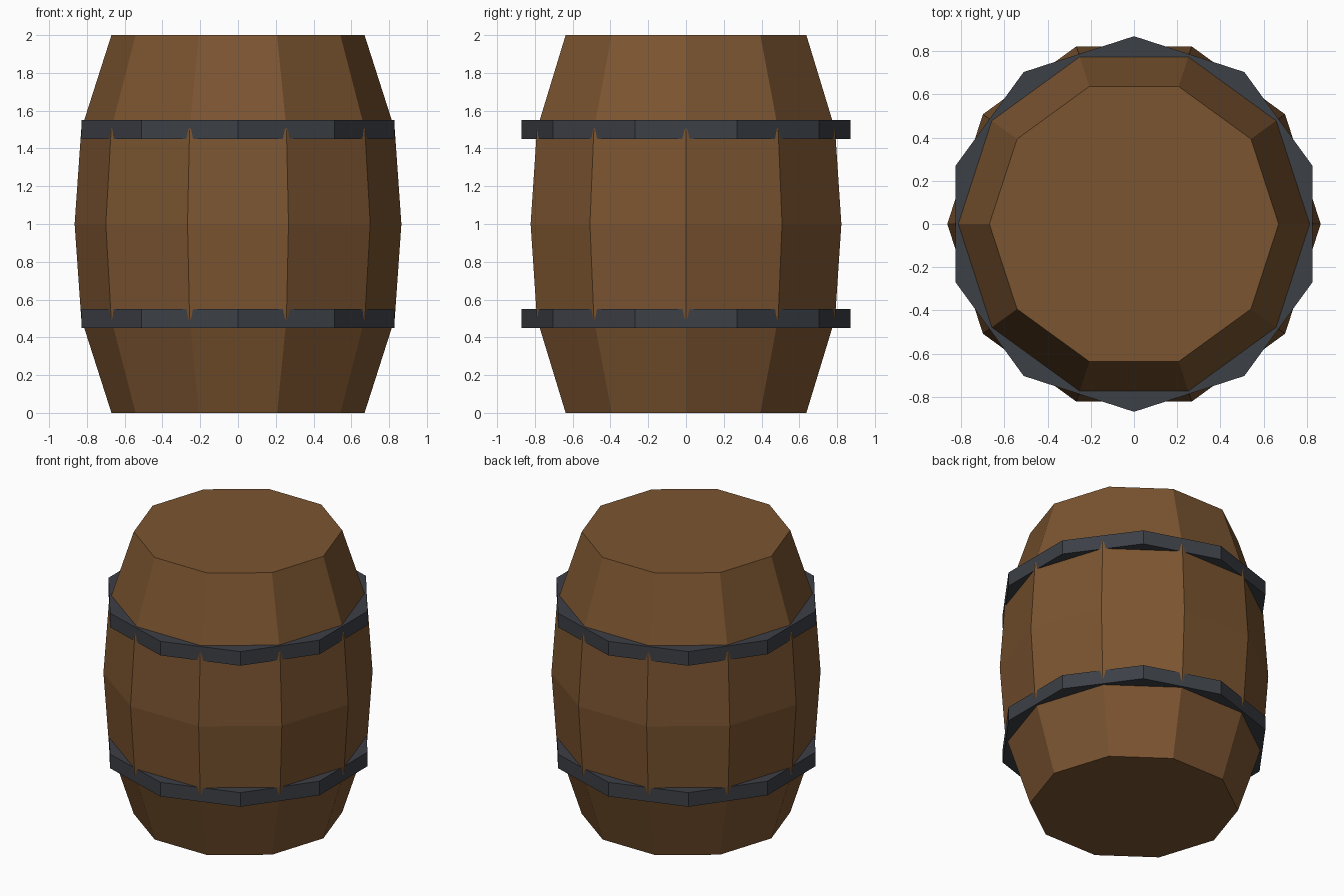
import bpy, bmesh, math

if "Cube" in bpy.data.objects:
    bpy.data.objects.remove(bpy.data.objects["Cube"])

SIDES = 10


def material(name, color):
    m = bpy.data.materials.new(name)
    m.diffuse_color = (*color, 1)
    m.use_nodes = True
    m.node_tree.nodes["Principled BSDF"].inputs["Base Color"].default_value = m.diffuse_color
    return m


def lathe(name, profile, turn, mat):
    """Closed faceted solid from (radius, z) rings."""
    bm = bmesh.new()
    rings = []
    for r, z in profile:
        angles = [turn + 2 * math.pi * i / SIDES for i in range(SIDES)]
        rings.append([bm.verts.new((r * math.cos(a), r * math.sin(a), z)) for a in angles])
    for low, high in zip(rings, rings[1:]):
        for i in range(SIDES):
            j = (i + 1) % SIDES
            bm.faces.new((low[i], low[j], high[j], high[i]))
    bm.faces.new(rings[0][::-1])
    bm.faces.new(rings[-1])
    mesh = bpy.data.meshes.new(name)
    bm.to_mesh(mesh)
    bm.free()
    mesh.materials.append(mat)
    obj = bpy.data.objects.new(name, mesh)
    bpy.context.collection.objects.link(obj)
    return obj


wood = material("wood", (0.2, 0.09, 0.03))
iron = material("iron", (0.045, 0.05, 0.06))

# Bulging wooden body
lathe("barrel_body", [(0.67, 0), (0.83, 0.5), (0.865, 1), (0.83, 1.5), (0.67, 2)], 0, wood)

# Iron hoops, turned half a facet against the body
for name, z in (("lower_hoop", 0.5), ("upper_hoop", 1.5)):
    lathe(name, [(0.87, z - 0.05), (0.87, z + 0.05)], math.pi / SIDES, iron)
